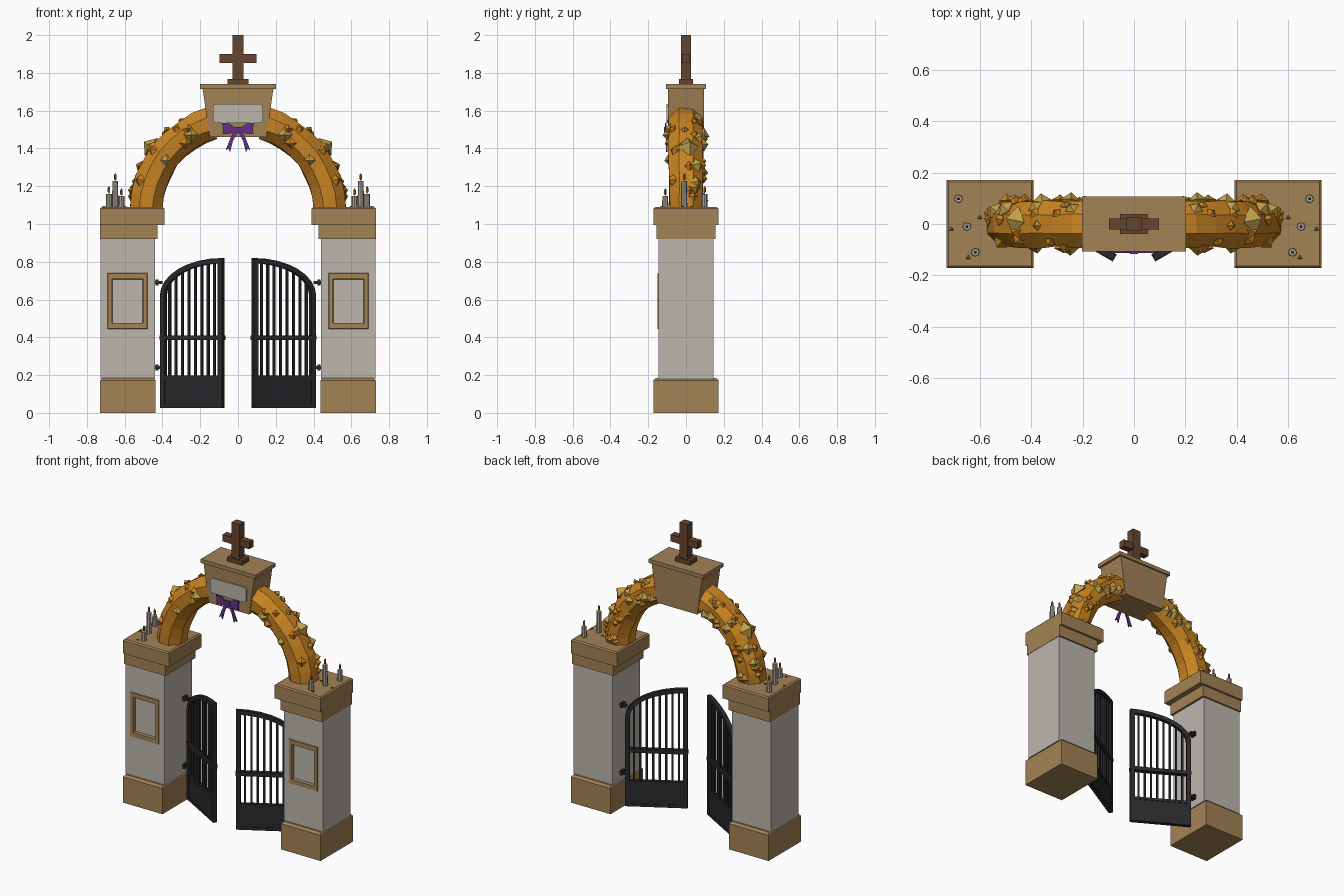
import bpy, bmesh, math, random
from mathutils import Matrix, Vector

cube = bpy.data.objects.get("Cube")
if cube:
    bpy.data.objects.remove(cube)
random.seed(4)


def material(name, hexcode):
    srgb = [int(hexcode[i:i + 2], 16) / 255 for i in (0, 2, 4)]
    col = [c / 12.92 if c < 0.04 else ((c + 0.055) / 1.055) ** 2.4 for c in srgb] + [1]
    m = bpy.data.materials.new(name)
    m.use_nodes = True
    m.diffuse_color = col
    bsdf = m.node_tree.nodes["Principled BSDF"]
    bsdf.inputs["Base Color"].default_value = col
    bsdf.inputs["Roughness"].default_value = 0.9
    return m


TAN = material("tan stone", "a48256")
GREY = material("pale plaster", "bcb7ae")
IRON = material("black iron", "29292c")
ORANGE = material("marigold orange", "c98322")
GOLD = material("petal gold", "bf9f48")
WOOD = material("dark wood", "66452f")
PURPLE = material("purple ribbon", "65308a")
WAX = material("candle wax", "a8a296")
FLAME = material("flame amber", "96601c")


def finish(bm, name, *mats, mirror=False):
    """Turn a bmesh into an object, or into a left and right pair."""
    for side, s in (("left_", 1), ("right_", -1)) if mirror else (("", 1),):
        copy = bm.copy()
        copy.transform(Matrix.Diagonal((s, 1, 1, 1)))
        bmesh.ops.recalc_face_normals(copy, faces=copy.faces)
        mesh = bpy.data.meshes.new(side + name)
        copy.to_mesh(mesh)
        copy.free()
        for m in mats:
            mesh.materials.append(m)
        bpy.context.collection.objects.link(bpy.data.objects.new(side + name, mesh))
    bm.free()


def box(bm, x0, x1, y0, y1, z0, z1, bevel=0):
    mat = Matrix.Translation(((x0 + x1) / 2, (y0 + y1) / 2, (z0 + z1) / 2)) \
        @ Matrix.Diagonal((x1 - x0, y1 - y0, z1 - z0, 1))
    verts = bmesh.ops.create_cube(bm, size=1, matrix=mat)["verts"]
    if bevel:
        edges = {e for v in verts for e in v.link_edges
                 if all(w.co.z > z1 - 1e-4 for w in e.verts)}
        bmesh.ops.bevel(bm, geom=list(edges), offset=bevel, segments=1, affect='EDGES')


def sweep(bm, rings):
    """Skin a list of rings and cap both ends."""
    loops = [[bm.verts.new(p) for p in ring] for ring in rings]
    n = len(loops[0])
    for a, b in zip(loops, loops[1:]):
        for i in range(n):
            j = (i + 1) % n
            bm.faces.new((a[i], a[j], b[j], b[i]))
    bm.faces.new(loops[0][::-1])
    bm.faces.new(loops[-1])


def plate(bm, points, y0, y1):
    sweep(bm, [[(x, y, z) for x, z in points] for y in (y0, y1)])


# Pillar base and two-step capital
bm = bmesh.new()
box(bm, 0.437, 0.73, -0.172, 0.172, 0, 0.185, 0.013)
finish(bm, "pillar_base", TAN, mirror=True)
bm = bmesh.new()
box(bm, 0.425, 0.73, -0.157, 0.157, 0.92, 1.0)
box(bm, 0.39, 0.73, -0.172, 0.172, 0.995, 1.09, 0.008)
finish(bm, "pillar_capital", TAN, mirror=True)

# Pillar shaft with a framed, recessed panel in its front
bm = bmesh.new()
box(bm, 0.44, 0.728, -0.146, 0.146, 0.18, 0.925)
bm.faces.ensure_lookup_table()
front = min(bm.faces, key=lambda f: f.calc_center_median().y)


def inset_to(half_x, half_z, y, tint):
    """Inset the front face to a rectangle at depth y; tint the new ring."""
    ring = bmesh.ops.inset_individual(bm, faces=[front], thickness=0.01)["faces"]
    for f in ring:
        f.material_index = tint
    c = front.calc_center_median()
    for v in front.verts:
        v.co = (0.585 + math.copysign(half_x, v.co.x - c.x), y,
                0.592 + math.copysign(half_z, v.co.z - c.z))


inset_to(0.106, 0.148, -0.146, 0)
inset_to(0.104, 0.146, -0.152, 1)
inset_to(0.082, 0.117, -0.152, 1)
inset_to(0.080, 0.115, -0.13, 1)
finish(bm, "pillar_shaft", GREY, TAN, mirror=True)

# Gate leaf, built along +x from its hinge and swung open toward the front
L, T = 0.381, 0.013
SWING = Matrix.Translation((0.4075, 0.06, 0)) @ Matrix.Rotation(math.radians(30), 4, 'Z') \
    @ Matrix.Diagonal((-1, 1, 1, 1))


def top_z(u, drop=0.0):
    k = min(1, (L - u) / (L - drop))
    return 0.62 + (0.2 - drop) * math.sqrt(max(0, 1 - k * k))


bm = bmesh.new()
box(bm, 0, 0.028, -T, T, 0.025, 0.63)
box(bm, L - 0.028, L, -T, T, 0.025, 0.815)
box(bm, 0.02, L - 0.02, -0.009, 0.009, 0.04, 0.195)
box(bm, 0, L, -T, T, 0.025, 0.045)
box(bm, 0.01, L - 0.01, -T, T, 0.18, 0.197)
box(bm, 0, L + 0.003, -0.016, 0.016, 0.385, 0.41)
for i in range(1, 9):
    u = 0.014 + i * (L - 0.028) / 9
    box(bm, u - 0.006, u + 0.006, -0.006, 0.006, 0.19, top_z(u, 0.015))
rail = []
for i in range(9):
    a = math.pi / 2 * i / 8
    c, s = math.cos(a), math.sin(a)
    rail.append([(L - (L - d) * c, y, 0.62 + (0.2 - d) * s)
                 for d, y in ((0, -T), (0.028, -T), (0.028, T), (0, T))])
sweep(bm, rail)
bm.transform(SWING)
for z in (0.24, 0.69):
    box(bm, 0.40, 0.442, 0.045, 0.07, z - 0.008, z + 0.008)
    box(bm, 0.42, 0.436, 0.04, 0.075, z - 0.015, z + 0.015)
finish(bm, "gate_leaf", IRON, mirror=True)


# Flower garland arch: faceted tube on an elliptical path
def arch_point(a, b, r_in, r_y):
    out = Vector((math.cos(a), 0, math.sin(a)))
    mid = Vector((0.49 * math.cos(a), 0, 1.055 + 0.5 * math.sin(a)))
    return mid + out * (r_in * math.cos(b)) + Vector((0, r_y * math.sin(b), 0))


bm = bmesh.new()
rings = []
for i in range(9):
    a = math.radians(2 + 9 * i)
    rings.append([arch_point(a, math.tau * (j + 0.5) / 8, *[k * random.uniform(0.96, 1.08)
                  for k in (0.09, 0.095)]) for j in range(8)])
sweep(bm, rings)
finish(bm, "garland_arch", ORANGE, mirror=True)

# Blossoms: small octahedra half sunk in the garland
for name, mat, count, low, high in (("gold_blossoms", GOLD, 13, 0.028, 0.042),
                                    ("orange_blossoms", ORANGE, 24, 0.02, 0.035)):
    bm = bmesh.new()
    spots = [(math.radians(random.uniform(7, 66)), random.uniform(-2.2, 2.2),
              random.uniform(low, high)) for _ in range(count)]
    if mat is GOLD:
        spots.append((math.radians(37), 0.15, 0.058))
    for a, b, r in spots:
        p = arch_point(a, b, 0.088, 0.093)
        n = arch_point(a, b, 1, 1) - arch_point(a, b, 0, 0)
        turn = n.to_track_quat('Z', 'Y').to_matrix().to_4x4()
        bmesh.ops.create_uvsphere(bm, u_segments=4, v_segments=2, radius=r,
                                  matrix=Matrix.Translation(p) @ turn
                                  @ Matrix.Diagonal((1, 1, 0.8, 1)))
    finish(bm, name, mat, mirror=True)

# Keystone, tapered to its foot, with a top slab
bm = bmesh.new()
sweep(bm, [[(x * w, y, z) for x, y in ((-1, -0.096), (1, -0.096), (1, 0.096), (-1, 0.096))]
           for w, z in ((0.15, 1.46), (0.188, 1.72))])
box(bm, -0.202, 0.202, -0.106, 0.106, 1.715, 1.74)
finish(bm, "keystone", TAN)

# Name plaque with clipped corners
bm = bmesh.new()
W, H, C = 0.133, 0.05, 0.012
corners = [(-W + C, -H), (W - C, -H), (W, -H + C), (W, H - C),
           (W - C, H), (-W + C, H), (-W, H - C), (-W, -H + C)]
plate(bm, [(x, 1.585 + z) for x, z in corners], -0.104, -0.095)
finish(bm, "plaque", GREY)

# Ribbon bow: loops and tails, then the knot
bm = bmesh.new()
plate(bm, [(0.01, 1.505), (0.045, 1.532), (0.085, 1.535), (0.078, 1.505),
           (0.082, 1.475), (0.045, 1.478), (0.01, 1.49)], -0.112, -0.104)
plate(bm, [(0.0, 1.495), (0.018, 1.497), (0.042, 1.45), (0.066, 1.39),
           (0.05, 1.398), (0.042, 1.38), (0.028, 1.435)], -0.106, -0.098)
finish(bm, "ribbon_bow", PURPLE, mirror=True)
bm = bmesh.new()
box(bm, -0.015, 0.015, -0.116, -0.096, 1.483, 1.513)
finish(bm, "ribbon_knot", PURPLE)

# Wooden cross on a step
bm = bmesh.new()
box(bm, -0.055, 0.055, -0.038, 0.038, 1.738, 1.768)
box(bm, -0.03, 0.03, -0.026, 0.026, 1.76, 2.0)
box(bm, -0.098, 0.098, -0.021, 0.021, 1.853, 1.9)
finish(bm, "cross", WOOD)

# Candles and flames on the capital
wax, fire = bmesh.new(), bmesh.new()
for x, y, top in ((0.683, 0.098, 1.16), (0.65, -0.01, 1.228), (0.617, -0.11, 1.148)):
    bmesh.ops.create_cone(wax, cap_ends=True, segments=8, radius1=0.017, radius2=0.015,
                          depth=top - 1.085, matrix=Matrix.Translation((x, y, (top + 1.085) / 2)))
    bmesh.ops.create_uvsphere(fire, u_segments=5, v_segments=3, radius=0.008,
                              matrix=Matrix.Translation((x, y, top + 0.021))
                              @ Matrix.Diagonal((1, 1, 2.6, 1)))
finish(wax, "candles", WAX, mirror=True)

# Fallen petals lying on the capital
for x, y in ((0.71, -0.02), (0.645, -0.13), (0.6, 0.025)):
    bmesh.ops.create_cone(fire, cap_ends=True, segments=3, radius1=0.011, radius2=0.008,
                          depth=0.006, matrix=Matrix.Translation((x, y, 1.092)))
finish(fire, "flames_and_petals", FLAME, mirror=True)
